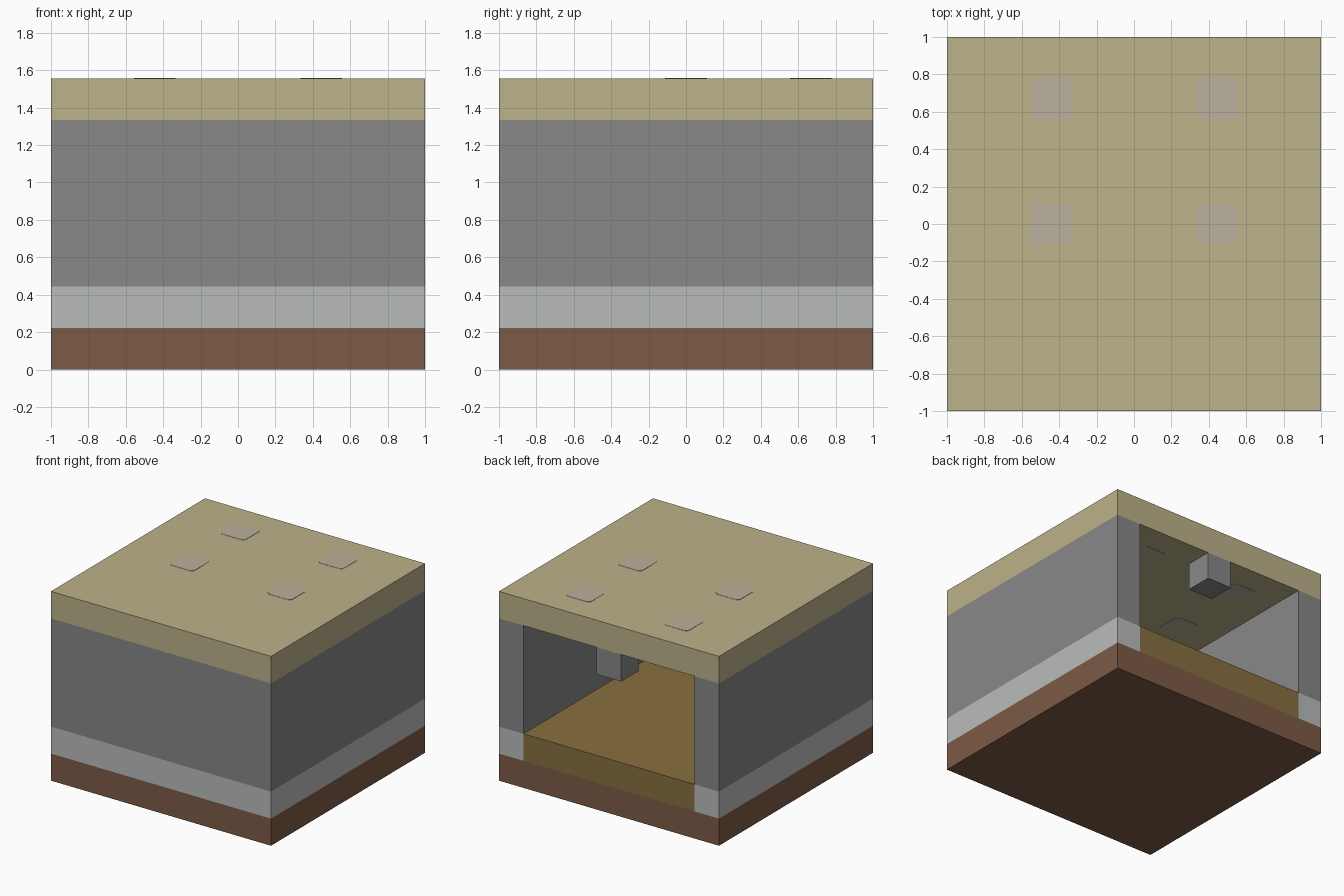
import bpy
import bmesh

if "Cube" in bpy.data.objects:
    bpy.data.objects.remove(bpy.data.objects["Cube"], do_unlink=True)

U = 2 / 9           # one building block
INNER = 1 - U       # inside of the walls


def make_material(name, rgb):
    """Flat material from 0-255 display values, stored as linear."""
    linear = [((c / 255 + 0.055) / 1.055) ** 2.4 for c in rgb] + [1]
    mat = bpy.data.materials.new(name)
    mat.use_nodes = True
    mat.diffuse_color = linear
    mat.node_tree.nodes["Principled BSDF"].inputs["Base Color"].default_value = linear
    return mat


brown = make_material("earth brown", (125, 91, 70))
pale = make_material("pale stone", (186, 188, 187))
grey = make_material("grey stone", (136, 136, 136))
ochre = make_material("floor ochre", (137, 112, 64))
sand = make_material("roof sand", (188, 178, 138))
glass = make_material("skylight grey", (186, 176, 156))


def prism(name, outline, z0, z1, mat, corner=0):
    """Extrude a flat outline from z0 to z1, optionally rounding upright edges."""
    bm = bmesh.new()
    base = bm.faces.new([bm.verts.new((x, y, z0)) for x, y in outline])
    ext = bmesh.ops.extrude_face_region(bm, geom=[base], use_keep_orig=True)
    for v in ext["geom"]:
        if isinstance(v, bmesh.types.BMVert):
            v.co.z = z1
    if corner:
        upright = [e for e in bm.edges if abs(e.verts[0].co.z - e.verts[1].co.z) > 0.01]
        bmesh.ops.bevel(bm, geom=upright, offset=corner, segments=3,
                        profile=0.5, affect='EDGES')
    bmesh.ops.recalc_face_normals(bm, faces=bm.faces)
    mesh = bpy.data.meshes.new(name)
    bm.to_mesh(mesh)
    bm.free()
    mesh.materials.append(mat)
    obj = bpy.data.objects.new(name, mesh)
    bpy.context.collection.objects.link(obj)
    return obj


def rect(x0, x1, y0, y1):
    return [(x0, y0), (x1, y0), (x1, y1), (x0, y1)]


full = rect(-1, 1, -1, 1)
# Three-sided outline, open at the back
u_shape = [(-1, -1), (1, -1), (1, 1), (INNER, 1),
           (INNER, -INNER), (-INNER, -INNER), (-INNER, 1), (-1, 1)]

# Stacked layers of the building
prism("ground_slab", full, 0, U, brown)
prism("foundation_course", u_shape, U, 2 * U, pale)
prism("floor", rect(-INNER, INNER, -INNER, 1), U, 2 * U, ochre)
prism("walls", u_shape, 2 * U, 6 * U, grey)
prism("roof", full, 6 * U, 7 * U, sand)

# Block hanging over the middle of the open back
prism("hanging_block", rect(-U / 2, U / 2, INNER, 1), 5 * U, 6 * U, grey)

# Skylights set through the roof, barely proud of it on both sides
for side, sx in (("left", 1), ("right", -1)):
    for row, cy in (("middle", 0), ("rear", 3 * U)):
        cx = sx * 2 * U
        prism(f"skylight_{row}_{side}",
              rect(cx - U / 2, cx + U / 2, cy - U / 2, cy + U / 2),
              6 * U - 0.002, 7 * U + 0.002, glass, corner=0.03)
